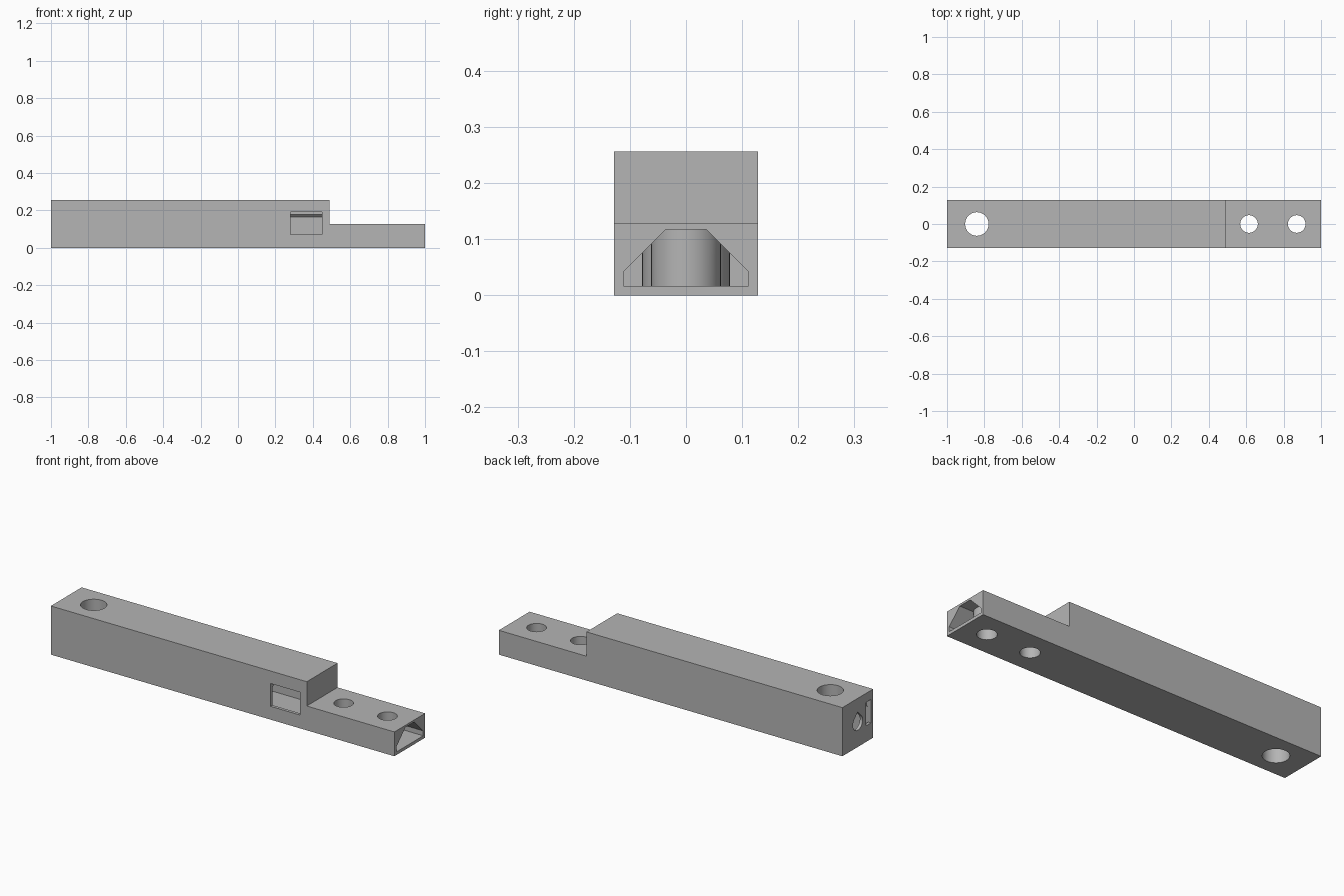
import bpy, bmesh, math
from mathutils import Matrix, Vector

cube = bpy.data.objects.get("Cube")
if cube:
    bpy.data.objects.remove(cube, do_unlink=True)

HALF, HEIGHT, STEP_X, STEP_Z = 0.128, 0.256, 0.49, 0.128
WALL = 0.016
CHAMFER = 0.075
PIN_HOLES = (0.615, 0.87)
PIN_R, RING_X, RING_R = 0.047, -0.84, 0.063

gray = bpy.data.materials.new("plain gray")
gray.use_nodes = True
gray.diffuse_color = (0.46, 0.46, 0.46, 1)
gray.node_tree.nodes["Principled BSDF"].inputs["Base Color"].default_value = gray.diffuse_color


def finish(bm, name):
    bmesh.ops.recalc_face_normals(bm, faces=bm.faces)
    mesh = bpy.data.meshes.new(name)
    bm.to_mesh(mesh)
    bm.free()
    mesh.materials.append(gray)
    obj = bpy.data.objects.new(name, mesh)
    bpy.context.collection.objects.link(obj)
    return obj


def prism(name, points, offset):
    """Extrude a closed outline of 3D points along offset."""
    bm = bmesh.new()
    face = bm.faces.new([bm.verts.new(p) for p in points])
    result = bmesh.ops.extrude_face_region(bm, geom=[face], use_keep_orig=True)
    moved = [v for v in result["geom"] if isinstance(v, bmesh.types.BMVert)]
    bmesh.ops.translate(bm, vec=Vector(offset), verts=moved)
    return finish(bm, name)


def box(name, x0, x1, y0, y1, z0, z1):
    return prism(name, [(x0, y0, z0), (x1, y0, z0), (x1, y1, z0), (x0, y1, z0)],
                 (0, 0, z1 - z0))


def post(name, x, r, z0, z1):
    bm = bmesh.new()
    bmesh.ops.create_cone(bm, cap_ends=True, segments=64, radius1=r, radius2=r,
                          depth=z1 - z0, matrix=Matrix.Translation((x, 0, (z0 + z1) / 2)))
    return finish(bm, name)


def tunnel(name, x0, x1, half, floor, roof):
    """Lengthwise cavity whose roof corners slope at 45 degrees."""
    side = [(half, floor), (half, roof - CHAMFER), (half - CHAMFER, roof)]
    outline = side + [(-y, z) for y, z in reversed(side)]
    return prism(name, [(x0, y, z) for y, z in outline], (x1 - x0, 0, 0))


def combine(target, tool, operation):
    mod = target.modifiers.new("combine", "BOOLEAN")
    mod.operation, mod.solver, mod.object = operation, "EXACT", tool
    bpy.ops.object.select_all(action="DESELECT")
    bpy.context.view_layer.objects.active = target
    target.select_set(True)
    bpy.ops.object.modifier_apply(modifier=mod.name)
    bpy.data.objects.remove(tool, do_unlink=True)


# Stepped outer body
profile = [(-1, 0), (1, 0), (1, STEP_Z), (STEP_X, STEP_Z), (STEP_X, HEIGHT), (-1, HEIGHT)]
body = prism("stepped_housing", [(x, -HALF, z) for x, z in profile], (0, 2 * HALF, 0))

# Hollow interior, open at the low end
combine(body, tunnel("main_cavity", -1 + WALL, STEP_X - WALL, HALF - WALL,
                     WALL, HEIGHT - WALL), "DIFFERENCE")
combine(body, tunnel("tongue_cavity", 0.4, 1.1, HALF - WALL - 0.0003,
                     WALL + 0.0003, 0.117), "DIFFERENCE")

# Front window, end slot and teardrop end opening
combine(body, box("window", 0.28, 0.45, -0.2, -0.1, 0.07, 0.19), "DIFFERENCE")
combine(body, box("end_slot", -1.1, -0.975, -0.11, -0.07, 0.085, 0.208), "DIFFERENCE")
R = 0.04
arc = [math.radians(135 + 270 * i / 36) for i in range(37)]
drop = [(R * math.cos(a), STEP_Z + R * math.sin(a)) for a in arc]
drop.append((0, STEP_Z + R * math.sqrt(2)))
combine(body, prism("end_opening", [(-1.1, y, z) for y, z in drop], (0.13, 0, 0)), "DIFFERENCE")

# Posts inside the shell, each bored through
bores = [(RING_X, RING_R, HEIGHT)] + [(x, PIN_R, STEP_Z) for x in PIN_HOLES]
for x, r, top in bores:
    combine(body, post("post", x, r + 0.015, WALL / 2, top - 0.005), "UNION")
    combine(body, post("bore", x, r, -0.1, 0.4), "DIFFERENCE")

bpy.ops.object.select_all(action="DESELECT")
bpy.context.view_layer.objects.active = body
body.select_set(True)
bpy.ops.object.shade_smooth_by_angle(angle=math.radians(30))
